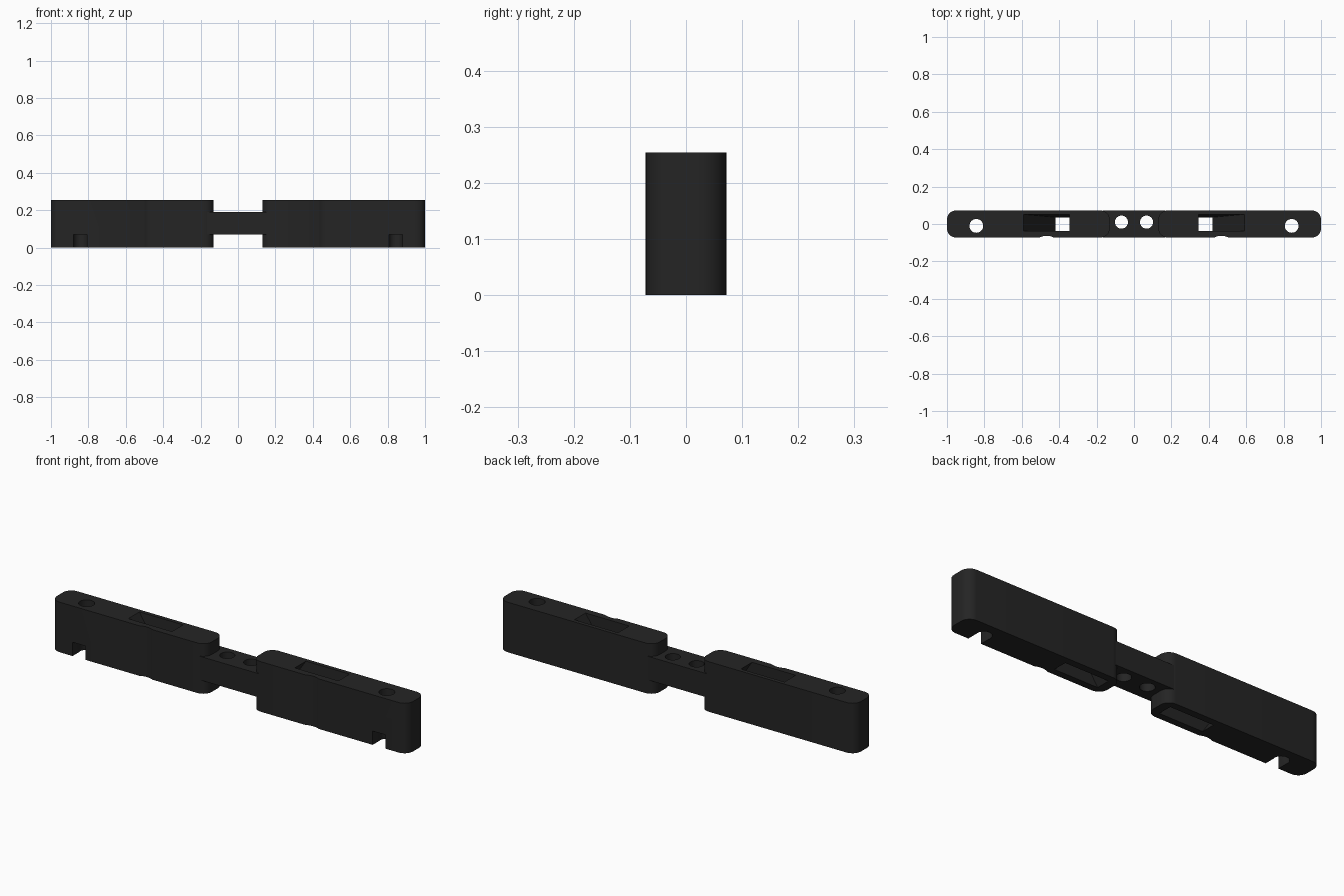
import bpy, bmesh, math

if "Cube" in bpy.data.objects:
    bpy.data.objects.remove(bpy.data.objects["Cube"])

HALF_W, HEIGHT, R = 0.072, 0.254, 0.048

black = bpy.data.materials.new("matte black")
black.diffuse_color = (0.018, 0.018, 0.018, 1)
black.use_nodes = True
black.node_tree.nodes["Principled BSDF"].inputs["Base Color"].default_value = black.diffuse_color


def loft(name, bottom, top, z0, z1):
    """Closed solid between two matching outlines."""
    bm = bmesh.new()
    lo = [bm.verts.new((x, y, z0)) for x, y in bottom]
    hi = [bm.verts.new((x, y, z1)) for x, y in top]
    n = len(lo)
    bm.faces.new(lo[::-1])
    bm.faces.new(hi)
    for i in range(n):
        j = (i + 1) % n
        bm.faces.new((lo[i], lo[j], hi[j], hi[i]))
    bmesh.ops.recalc_face_normals(bm, faces=bm.faces)
    mesh = bpy.data.meshes.new(name)
    bm.to_mesh(mesh)
    bm.free()
    mesh.materials.append(black)
    ob = bpy.data.objects.new(name, mesh)
    bpy.context.collection.objects.link(ob)
    return ob


def rect(x0, x1, y0, y1):
    x0, x1 = sorted((x0, x1))
    return [(x0, y0), (x1, y0), (x1, y1), (x0, y1)]


def rounded(x0, x1, y0, y1, r, steps=8):
    pts = []
    corners = [(x1 - r, y1 - r), (x0 + r, y1 - r), (x0 + r, y0 + r), (x1 - r, y0 + r)]
    for k, (cx, cy) in enumerate(corners):
        for i in range(steps + 1):
            a = math.pi / 2 * (k + i / steps)
            pts.append((cx + r * math.cos(a), cy + r * math.sin(a)))
    return pts


def circle(cx, cy, r, n=32):
    return [(cx + r * math.cos(2 * math.pi * i / n),
             cy + r * math.sin(2 * math.pi * i / n)) for i in range(n)]


def prism(name, outline, z0=-0.1, z1=0.4):
    return loft(name, outline, outline, z0, z1)


def boolean(target, tool, operation):
    mod = target.modifiers.new(operation.lower(), 'BOOLEAN')
    mod.operation, mod.object, mod.solver = operation, tool, 'EXACT'
    bpy.context.view_layer.objects.active = target
    bpy.ops.object.modifier_apply(modifier=mod.name)
    bpy.data.objects.remove(tool)


def slot_outline(s, z):
    """Slanted slot cross-section, extended past the faces at height z."""
    t = z / HEIGHT
    x0, x1 = 0.175 + 0.17 * t, 0.42 + 0.17 * t
    return rect(s * x0, s * x1, -0.037, 0.036 + 0.016 * t)


def finish(ob):
    bpy.ops.object.select_all(action='DESELECT')
    ob.select_set(True)
    bpy.context.view_layer.objects.active = ob
    bpy.ops.object.shade_smooth_by_angle(angle=math.radians(30))


# Narrow bridge, overlapping the rounded inner ends of both blocks
bridge = prism("bridge", rect(-0.165, 0.165, -HALF_W, HALF_W), 0.07, 0.19)

# End blocks, joined with the bridge into one bar
for s, name in ((-1, "left_block"), (1, "right_block")):
    x0, x1 = sorted((s * 0.13, s))
    block = prism(name, rounded(x0, x1, -HALF_W, HALF_W, R), 0, HEIGHT)
    boolean(bridge, block, 'UNION')
bar = bridge
bar.name = "bar"

for s in (-1, 1):
    # Slanted strap slot
    boolean(bar, loft("slot_cutter", slot_outline(s, -0.05), slot_outline(s, 0.3), -0.05, 0.3), 'DIFFERENCE')
    # Vertical holes in the bridge and the outer end
    boolean(bar, prism("bridge_hole_cutter", circle(s * 0.067, 0.01, 0.035)), 'DIFFERENCE')
    boolean(bar, prism("end_hole_cutter", circle(s * 0.843, -0.01, 0.037)), 'DIFFERENCE')
    # Notch from the front into the end hole
    boolean(bar, prism("notch_cutter", rect(s * 0.807, s * 0.879, -0.1, -0.012), -0.1, 0.07), 'DIFFERENCE')
    # Shallow vertical groove in the front face
    boolean(bar, prism("groove_cutter", circle(s * 0.467, -HALF_W - 0.071, 0.08, 64)), 'DIFFERENCE')

finish(bar)
